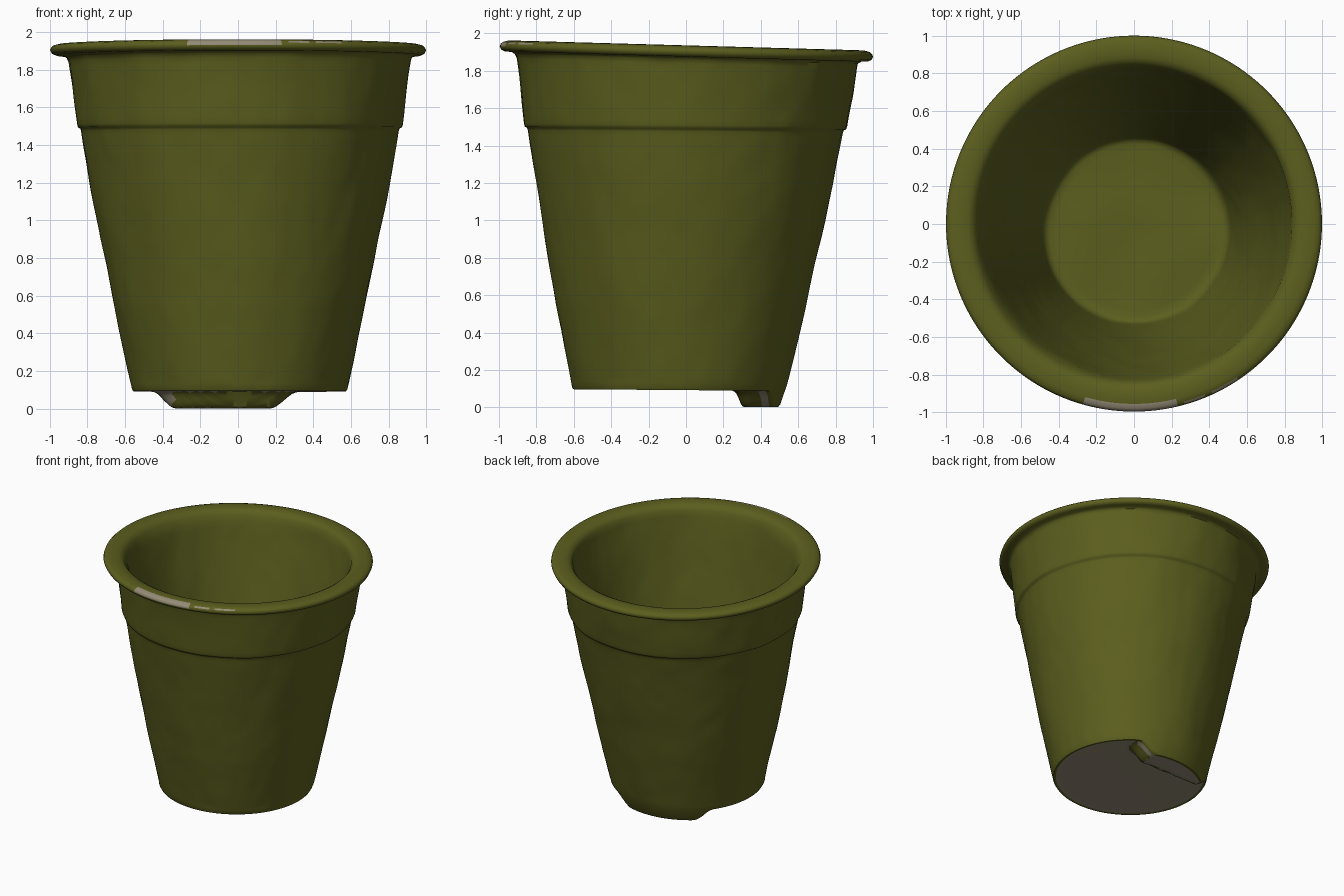
import bpy, bmesh, math
from mathutils import Vector, noise

if "Cube" in bpy.data.objects:
    bpy.data.objects.remove(bpy.data.objects["Cube"])

SEG = 160


def material(name, rgb):
    m = bpy.data.materials.new(name)
    m.diffuse_color = (*rgb, 1.0)
    m.use_nodes = True
    m.node_tree.nodes["Principled BSDF"].inputs["Base Color"].default_value = m.diffuse_color
    return m


def smooth(a, b, x):
    t = min(1.0, max(0.0, (x - a) / (b - a)))
    return t * t * (3 - 2 * t)


# Profile (radius, height, subdivisions to the next point), underside to inner floor
profile = [
    (0.05, 0.100, 14), (0.548, 0.095, 1), (0.565, 0.093, 1), (0.572, 0.105, 16),
    (0.668, 0.55, 18), (0.757, 1.00, 18), (0.845, 1.475, 1), (0.850, 1.488, 1),
    (0.862, 1.494, 1), (0.867, 1.510, 1), (0.871, 1.54, 10), (0.909, 1.84, 1),
    (0.916, 1.863, 1), (0.935, 1.875, 1), (0.968, 1.876, 1), (0.989, 1.885, 1),
    (0.998, 1.903, 1), (0.993, 1.917, 1), (0.982, 1.927, 1), (0.957, 1.934, 1),
    (0.92, 1.936, 1), (0.88, 1.932, 1), (0.856, 1.920, 1), (0.838, 1.895, 1),
    (0.825, 1.85, 40), (0.495, 0.20, 1), (0.482, 0.178, 1), (0.46, 0.168, 10),
    (0.05, 0.165, 1),
]
rings = []
for (r0, z0, n), (r1, z1, _) in zip(profile, profile[1:]):
    for k in range(n):
        rings.append((r0 + (r1 - r0) * k / n, z0 + (z1 - z0) * k / n))
rings.append(profile[-1][:2])
UNDER = 16    # rings belonging to the underside


def place(i, r, z, a):
    # slightly leaning centre line, tilted rim and uneven hand-worn walls
    x, y = r * math.cos(a), r * math.sin(a)
    if 0.12 < z < 1.86:
        f = 1 + 0.010 * noise.noise(Vector((x * 4, y * 4, z * 2.2)))
        f += 0.004 * noise.noise(Vector((x * 11, y * 11, z * 6 + 7)))
        x, y = x * f, y * f
    tilt = -0.008 - 0.020 * smooth(1.5, 1.88, z)
    dz = tilt * y
    x += 0.009 * (1 - smooth(1.84, 1.9, z))
    y += -0.04 + 0.042 * min(1, z / 1.7)
    if i <= UNDER + 1:     # drooping lump at the back of the base
        m = smooth(0.25, 0.35, y) * smooth(-0.46, -0.33, x) * (1 - smooth(0.17, 0.32, x))
        if i <= UNDER - 1:
            dz -= m * (z + dz - 0.002)
            y -= 0.035 * m
        elif i == UNDER:
            dz -= m * (z + dz - 0.018)
            y -= 0.030 * m
    if i > len(rings) - 12:   # soft unevenness of the inner floor
        dz += 0.02 * noise.noise(Vector((x * 3, y * 3, 5)))
    return (x, y, z + dz)


bm = bmesh.new()
grid = []
for i, (r, z) in enumerate(rings):
    grid.append([bm.verts.new(place(i, r, z, 2 * math.pi * j / SEG)) for j in range(SEG)])
for i in range(len(grid) - 1):
    lo, hi = grid[i], grid[i + 1]
    for j in range(SEG):
        k = (j + 1) % SEG
        f = bm.faces.new((lo[j], lo[k], hi[k], hi[j]))
        c = f.calc_center_median()
        if i < UNDER - 2:
            # bare underside; the step of the lump stays green
            step = -0.34 < c.x < 0.32 and 0.22 < c.y < 0.4 and 0.006 < c.z < 0.09
            f.material_index = 0 if step else 1
        elif c.z > 1.936 and c.y < 0:
            # worn paint on the front edge of the rim
            rad = math.hypot(c.x, c.y)
            wide = -0.27 < c.x < 0.22 and rad > 0.965
            thin = (0.28 < c.x < 0.38 or 0.43 < c.x < 0.55) and 0.982 < rad < 0.99
            if wide or thin:
                f.material_index = 1
f = bm.faces.new(list(reversed(grid[0])))
f.material_index = 1
bm.faces.new(grid[-1])
bmesh.ops.recalc_face_normals(bm, faces=bm.faces[:])

mesh = bpy.data.meshes.new("flower_pot")
bm.to_mesh(mesh)
bm.free()
mesh.materials.append(material("olive green", (0.106, 0.113, 0.013)))
mesh.materials.append(material("pale worn beige", (0.30, 0.262, 0.185)))
pot = bpy.data.objects.new("flower_pot", mesh)
bpy.context.collection.objects.link(pot)
bpy.context.view_layer.objects.active = pot
pot.select_set(True)
bpy.ops.object.shade_smooth_by_angle(angle=math.radians(50))
